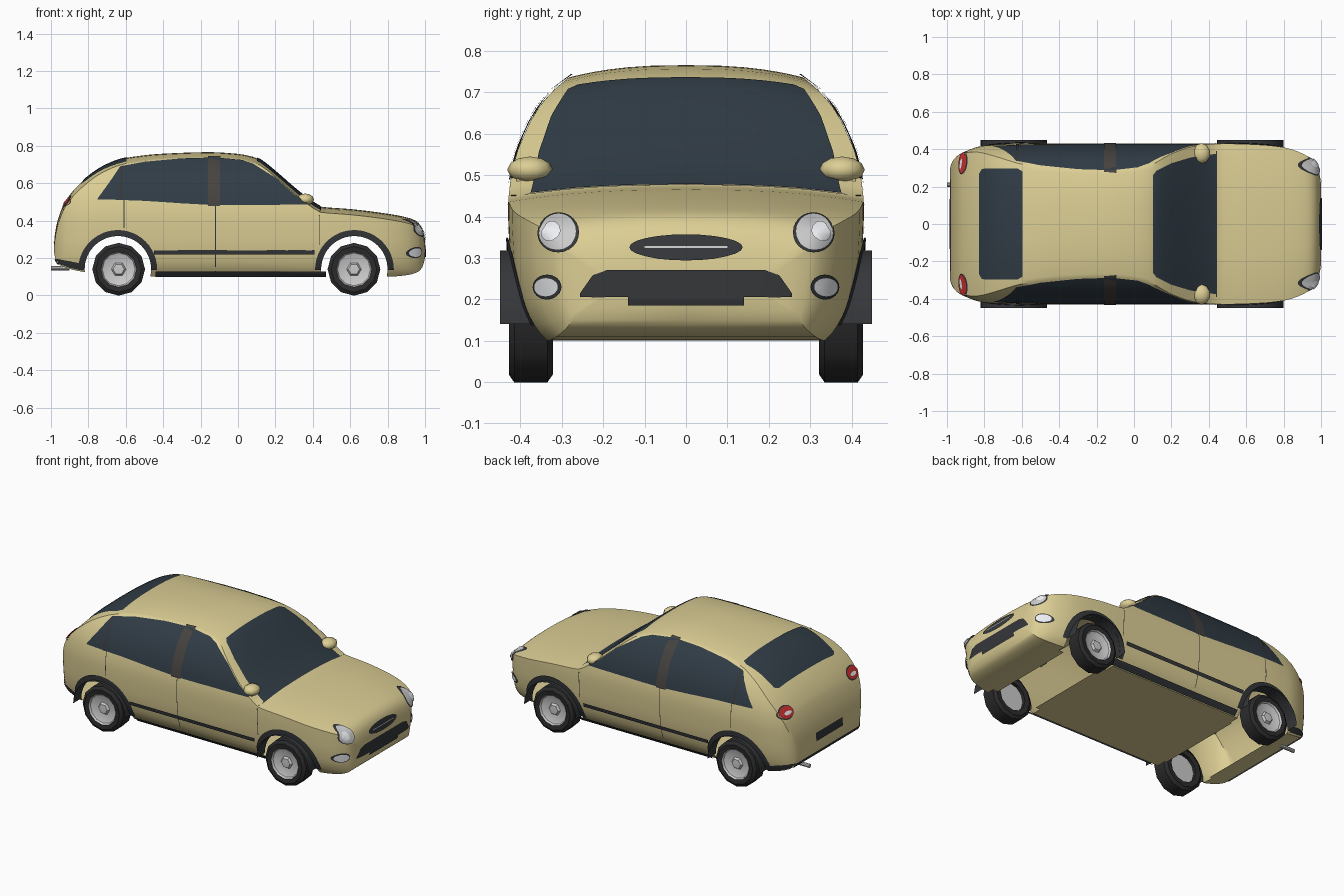
import bpy, bmesh, math
from mathutils import Vector, Matrix
from mathutils.bvhtree import BVHTree

if "Cube" in bpy.data.objects:
    bpy.data.objects.remove(bpy.data.objects["Cube"])

# ---------- helpers ----------
MATS = {}
COLORS = dict(paint=(.72, .62, .30), glass=(.03, .045, .06), trim=(.035, .038, .042), tyre=(.025, .025, .027),
              alloy=(.6, .6, .62), lamp=(.85, .87, .9), red=(.6, .03, .03), pillar=(.06, .055, .05))

def finish(name, bm, mat, smooth=35):
    me = bpy.data.meshes.new(name)
    bm.to_mesh(me)
    bm.free()
    ob = bpy.data.objects.new(name, me)
    bpy.context.collection.objects.link(ob)
    if mat:
        if mat not in MATS:
            MATS[mat] = bpy.data.materials.new(mat)
            MATS[mat].diffuse_color = (*COLORS[mat], 1)
        me.materials.append(MATS[mat])
    if smooth:
        shade(ob, smooth)
    return ob

def shade(ob, angle):
    bpy.ops.object.select_all(action='DESELECT')
    ob.select_set(True)
    bpy.context.view_layer.objects.active = ob
    bpy.ops.object.shade_smooth_by_angle(angle=math.radians(angle))

def curve(table):
    """Monotone smooth interpolation through (t, value) pairs."""
    n = len(table)
    s = [(table[i+1][1]-table[i][1])/(table[i+1][0]-table[i][0]) for i in range(n-1)]
    m = [s[0]] + [0 if s[i-1]*s[i] <= 0 else 2*s[i-1]*s[i]/(s[i-1]+s[i]) for i in range(1, n-1)] + [s[-1]]
    def f(t):
        t = min(max(t, table[0][0]), table[-1][0])
        i = max(k for k in range(n-1) if table[k][0] <= t)
        h = table[i+1][0]-table[i][0]
        u = (t-table[i][0])/h
        return ((1+2*u)*(1-u)**2*table[i][1] + u*(1-u)**2*h*m[i]
                + u*u*(3-2*u)*table[i+1][1] + u*u*(u-1)*h*m[i+1])
    return f

# ---------- body shape curves ----------
top = curve([(-.985, .26), (-.98, .32), (-.965, .40), (-.92, .51), (-.82, .62), (-.72, .69), (-.6, .735), (-.4, .758),
             (-.15, .766), (0, .757), (.1, .735), (.2, .662), (.3, .575), (.4, .498), (.44, .475), (.6, .462),
             (.8, .437), (.9, .418), (.95, .40), (.985, .36), (1, .30)])
bottom = curve([(-.985, .24), (-.975, .19), (-.95, .16), (-.85, .13), (-.7, .11), (-.5, .1), (.8, .1), (.9, .108),
                (.96, .125), (.985, .15), (1, .2)])
width = curve([(-.985, .3), (-.975, .33), (-.95, .36), (-.9, .39), (-.8, .42), (-.6, .43), (.5, .43), (.7, .422),
               (.8, .41), (.9, .378), (.95, .345), (.985, .30), (1, .22)])
flank = curve([(.1, .35), (.13, .38), (.2, .41), (.3, .425), (.42, .43), (.48, .425), (.55, .41), (.6, .39),
               (.65, .365), (.7, .325), (.735, .285), (.77, .24)])

def section(x):
    T, B, k = top(x), bottom(x), width(x)/.43
    d = min(.03, (T-B)*.4)
    half = [(0, B)] + [(flank(z)*k, z) for z in [B+(T-d-B)*i/16 for i in range(17)]]
    y0 = half[-1][0]
    half += [(y0*t, T-d*t**2.5) for t in (.94, .87, .78, .66, .5, .3)] + [(0, T)]
    return half + [(-y, z) for y, z in half[-2:0:-1]]

# ---------- body shell ----------
stations = [-.985, -.98, -.973, -.965, -.95, -.935] + [-.92+.04*i for i in range(46)] + \
           [.44, .91, .93, .95, .965, .975, .985, .993, 1]
bm = bmesh.new()
rings = [[bm.verts.new((x, y, z)) for y, z in section(x)] for x in sorted(stations)]
n = len(rings[0])
for a, b in zip(rings, rings[1:]):
    for i in range(n):
        bm.faces.new((a[i], a[(i+1) % n], b[(i+1) % n], b[i]))
bm.faces.new(rings[0])
bm.faces.new(rings[-1][::-1])
bmesh.ops.recalc_face_normals(bm, faces=bm.faces)
SURFACE = BVHTree.FromBMesh(bm)
body = finish("body_shell", bm, "paint", 0)

# wheel openings
AXLES, ARCH, HUB = (.622, -.642), .178, .14
bm = bmesh.new()
for x in AXLES:
    for s in (1, -1):
        bmesh.ops.create_cone(bm, cap_ends=True, segments=32, radius1=ARCH, radius2=ARCH, depth=.3,
                              matrix=Matrix.Translation((x, s*.44, HUB)) @ Matrix.Rotation(math.pi/2, 4, 'X'))
cutter = finish("arch_cutter", bm, None, 0)
cutter.hide_render = True
mod = body.modifiers.new("arches", 'BOOLEAN')
mod.operation, mod.object = 'DIFFERENCE', cutter
bpy.context.view_layer.objects.active = body
bpy.ops.object.modifier_apply(modifier=mod.name)
bpy.data.objects.remove(cutter)
bm = bmesh.new()
bm.from_mesh(body.data)
inner = [f for f in bm.faces if any(all(math.hypot(v.co.x-x, v.co.z-HUB) < ARCH+.0006 for v in f.verts) for x in AXLES)]
bmesh.ops.delete(bm, geom=inner, context='FACES')
bm.to_mesh(body.data)
bm.free()
shade(body, 35)

# ---------- panels projected onto the body ----------
def panel(name, grid, view, mat, off=.004, mirror=True):
    bm = bmesh.new()
    for s in ((1, -1) if mirror else (1,)):
        def place(u, v):
            o, d = {'side': ((u, 2*s, v), (0, -s, 0)), 'top': ((u, v, 2), (0, 0, -1)),
                    'front': ((2, s*u, v), (-1, 0, 0)), 'rear': ((-2, s*u, v), (1, 0, 0))}[view]
            hit, nor = SURFACE.ray_cast(Vector(o), Vector(d))[:2]
            return bm.verts.new(hit+nor*off), -Vector(d)
        rows = [[place(u, v) for u, v in row] for row in grid]
        for a, b in zip(rows, rows[1:]):
            for i in range(len(a)-1):
                f = bm.faces.new((a[i][0], a[i+1][0], b[i+1][0], b[i][0]))
                f.normal_update()
                if f.normal.dot(a[i][1]) < 0:
                    f.normal_flip()
    bmesh.ops.remove_doubles(bm, verts=bm.verts, dist=.0002)
    return finish(name, bm, mat)

def span(cols, rows=8, step=.03):
    """Grid between lower and upper edges given as (u, low, high)."""
    out = []
    for a, b in zip(cols, cols[1:]):
        k = max(1, round(abs(b[0]-a[0])/step))
        out += [[a[j]+(b[j]-a[j])*i/k for j in range(3)] for i in range(k)]
    out.append(cols[-1])
    return [[(u, lo+(hi-lo)*i/rows) for i in range(rows+1)] for u, lo, hi in out]

def box(u0, u1, v0, v1):
    return span([(u0, v0, v1), (u1, v0, v1)])

def oval(cu, cv, ru, rv, r0=0, a0=0, a1=360, seg=24):
    ang = [math.radians(a0+(a1-a0)*i/seg) for i in range(seg+1)]
    return [[(cu+ru*t*math.cos(a), cv+rv*t*math.sin(a)) for t in (r0, (1+r0)/2, 1)] for a in ang]

# glass
panel("side_windows", span([(-.75, .513, .518), (-.69, .512, .6), (-.63, .51, .688), (-.5, .505, .712), (-.3, .492, .73),
      (-.12, .482, .735), (.02, .482, .722), (.08, .483, .702), (.2, .484, .628), (.3, .485, .54), (.37, .487, .492)]),
      'side', "glass")
panel("windscreen", span([(.1, -.26, .26), (.12, -.285, .285), (.2, -.325, .325), (.3, -.355, .355), (.44, -.375, .375)], 14),
      'top', "glass", mirror=False)
panel("rear_window", span([(-.825, -.27, .27), (-.81, -.295, .295), (-.62, -.295, .295), (-.595, -.28, .28)], 12),
      'top', "glass", mirror=False)
panel("door_pillars", box(-.16, -.095, .478, .738), 'side', "pillar", .007)
panel("rear_pillars", span([(-.632, .51, .68), (-.615, .51, .69)]), 'side', "trim", .007)

# seams and side trim
for nm, x, z0, z1 in (("mid", -.12, .12, .48), ("front", .435, .27, .45), ("rear", -.61, .36, .51)):
    panel(nm+"_door_seam", box(x-.002, x+.002, z0, z1), 'side', "trim", .002)
panel("bonnet_seam", box(.438, .443, -.39, .39), 'top', "trim", .002, False)
panel("side_strip", box(-.45, .41, .22, .243), 'side', "trim", .008)
panel("sill", box(-.44, .47, .104, .133), 'side', "trim", .008)
panel("rear_valance", span([(0, .165, .195), (.25, .165, .195), (.34, .17, .195)], 3), 'rear', "trim", .005)
panel("rear_valance_sides", span([(-.96, .172, .195), (-.9, .15, .185), (-.83, .135, .17)], 3), 'side', "trim", .005)

# wheel arches: band on the flank plus protruding lip
for nm, x in zip(("front", "rear"), AXLES):
    panel(nm+"_arch_band", oval(x, HUB, .21, .21, ARCH/.21, 0, 180), 'side', "trim", .007)
    bm = bmesh.new()
    for s in (1, -1):
        arc = [[bm.verts.new((x+ARCH*math.cos(a), s*y, HUB+ARCH*math.sin(a))) for y in (.37, .45)]
               for a in (math.pi*i/20 for i in range(21))]
        for a, b in zip(arc, arc[1:]):
            bm.faces.new((a[0], a[1], b[1], b[0])[::s])
    finish(nm+"_arch_lip", bm, "trim")

# nose details
panel("grille", oval(0, .325, .137, .031), 'front', "trim", .004, False)
panel("grille_bar", box(-.1, .1, .323, .327), 'front', "alloy", .007, False)
panel("lower_intake", span([(-.255, .206, .215), (-.225, .205, .258), (-.19, .205, .271), (.19, .205, .271),
      (.225, .205, .258), (.255, .206, .215)]), 'front', "trim", .004, False)
panel("intake_lip", box(-.14, .14, .186, .207), 'front', "trim", .004, False)
for nm, r, m, o in (("rim", .049, "trim", .004), ("lens", .043, "alloy", .008), ("bulb", .02, "lamp", .012)):
    panel("headlight_"+nm, oval(.307 + (.015 if nm == "bulb" else 0), .36, r, r*.95), 'front', m, o)
panel("fog_rim", oval(.333, .23, .034, .03), 'front', "trim", .004)
panel("fog_lens", oval(.333, .23, .028, .023), 'front', "lamp", .008)

# tail details
panel("tail_lamp_rim", oval(.325, .497, .06, .036), 'rear', "trim", .004)
panel("tail_lamp", oval(.325, .497, .054, .03), 'rear', "red", .008)
panel("tail_lamp_stripe", oval(.32, .492, .03, .009), 'rear', "lamp", .012)
panel("plate_recess", box(-.13, .13, .265, .315), 'rear', "trim", .005, False)
bm = bmesh.new()
bmesh.ops.create_cone(bm, cap_ends=True, segments=10, radius1=.012, radius2=.012, depth=.1,
                      matrix=Matrix.Translation((-.95, .21, .145)) @ Matrix.Rotation(math.pi/2, 4, 'Y'))
finish("exhaust_pipe", bm, "alloy")

# mirrors
bm = bmesh.new()
for s in (1, -1):
    bmesh.ops.create_uvsphere(bm, u_segments=10, v_segments=6, radius=1,
                              matrix=Matrix.Translation((.36, s*.377, .513)) @ Matrix.Diagonal((.048, .055, .032, 1)))
    bmesh.ops.create_cube(bm, size=1, matrix=Matrix.Translation((.36, s*.385, .485)) @ Matrix.Diagonal((.04, .05, .03, 1)))
finish("door_mirrors", bm, "paint", 50)

# ---------- wheels ----------
def lathe(name, profile, x, s, mat, seg=12):
    bm = bmesh.new()
    vs = [bm.verts.new((r, y, 0)) for r, y in profile]
    es = [bm.edges.new(p) for p in zip(vs, vs[1:])]
    bmesh.ops.spin(bm, geom=vs+es, cent=(0, 0, 0), axis=(0, 1, 0), angle=2*math.pi, steps=seg)
    bmesh.ops.remove_doubles(bm, verts=bm.verts, dist=.0005)
    bmesh.ops.recalc_face_normals(bm, faces=bm.faces)
    bmesh.ops.transform(bm, verts=bm.verts, matrix=Matrix.Translation((x, 0, HUB)) @ Matrix.Diagonal((1, s, 1, 1)))
    if s < 0:
        bmesh.ops.reverse_faces(bm, faces=bm.faces)
    finish(name, bm, mat, 30)

for nm, x in zip(("front", "rear"), (.62, -.638)):
    for side, s in (("left", 1), ("right", -1)):
        lathe(f"{nm}_{side}_tyre", [(.09, .41), (.095, .424), (.122, .428), (.141, .415), (.141, .335), (.122, .322),
              (.09, .325), (.09, .41)], x, s, "tyre")
        lathe(f"{nm}_{side}_rim", [(0, .412), (.022, .412), (.03, .404), (.07, .408), (.088, .415), (.095, .426),
              (.097, .4), (.09, .345), (0, .345)], x, s, "alloy")
        lathe(f"{nm}_{side}_hub", [(0, .42), (.03, .418), (.04, .404)], x, s, "alloy", 6)

for m in bpy.data.materials:
    if m.users and not m.is_grease_pencil:
        m.use_nodes = True
        m.node_tree.nodes["Principled BSDF"].inputs["Base Color"].default_value = m.diffuse_color
